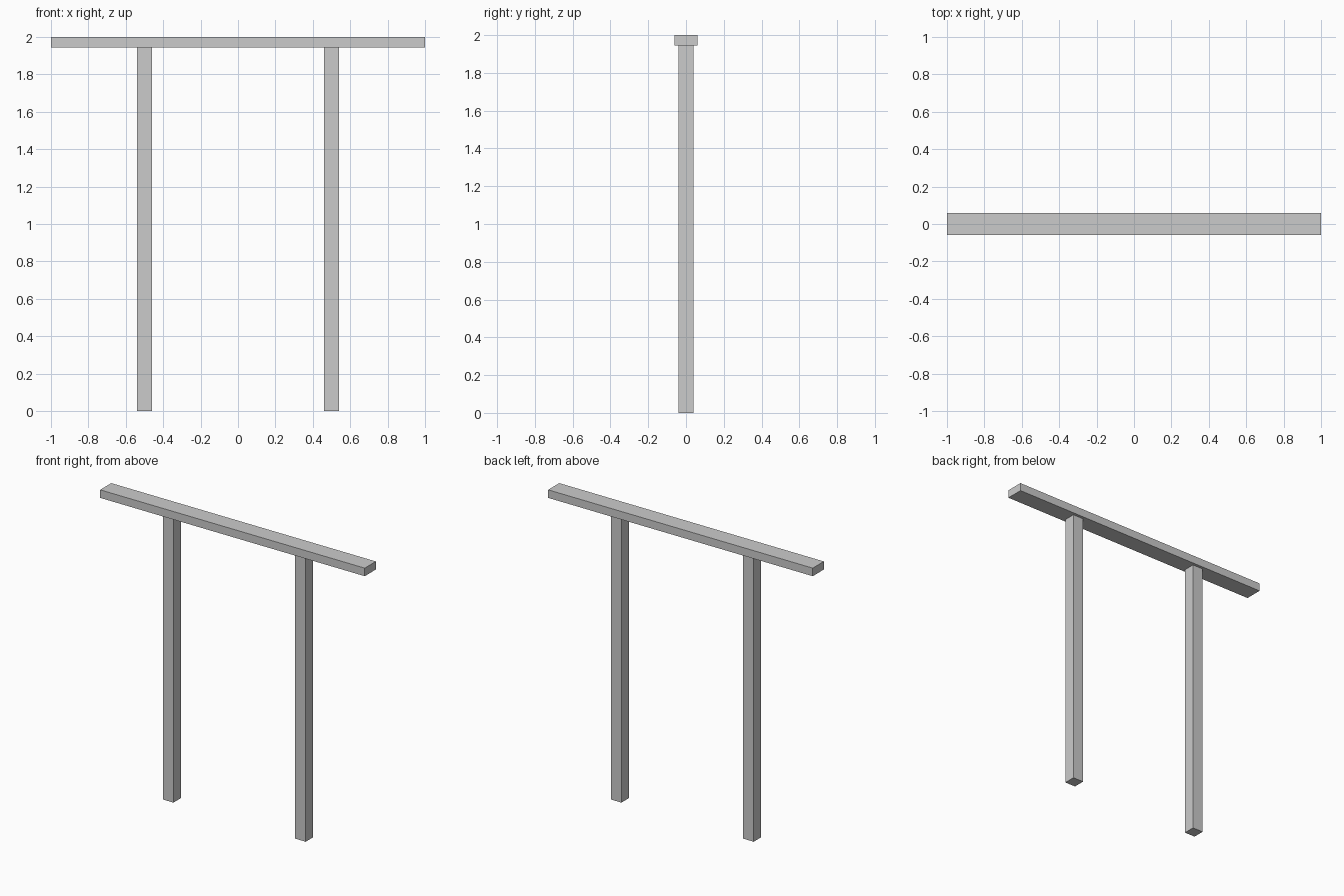
import bpy

if "Cube" in bpy.data.objects:
    bpy.data.objects.remove(bpy.data.objects["Cube"])


def box(name, size, center):
    bpy.ops.mesh.primitive_cube_add(size=1, location=center)
    obj = bpy.context.object
    obj.name = name
    obj.scale = size
    bpy.ops.object.transform_apply(location=False, rotation=False, scale=True)
    return obj


TOP = 2.0
BEAM_H = 0.055
POST_H = TOP - BEAM_H

# Horizontal beam across the top
box("top_beam", (2.0, 0.12, BEAM_H), (0, 0, TOP - BEAM_H / 2))

# Two square posts under the beam
for side, x in (("left", -0.5), ("right", 0.5)):
    box(side + "_post", (0.08, 0.08, POST_H), (x, 0, POST_H / 2))
